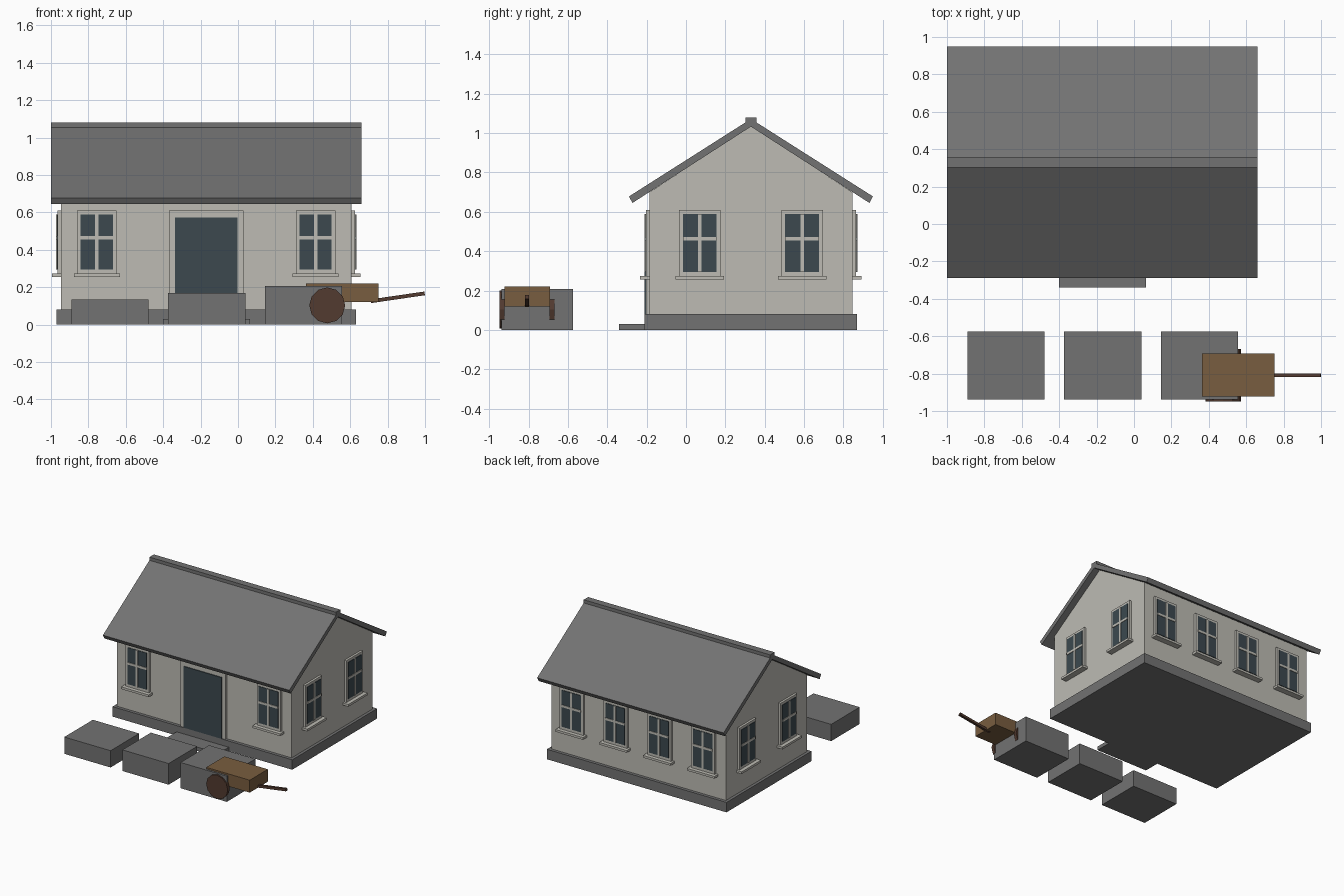
import bpy, bmesh
from math import radians, atan2, hypot
from mathutils import Matrix, Vector

old = bpy.data.objects.get("Cube")
if old:
    bpy.data.objects.remove(old, do_unlink=True)


def material(name, color):
    m = bpy.data.materials.new(name)
    m.use_nodes = True
    m.diffuse_color = (*color, 1)
    m.node_tree.nodes["Principled BSDF"].inputs["Base Color"].default_value = (*color, 1)
    return m


plaster = material("plaster", (0.51, 0.50, 0.455))
slate = material("slate_grey", (0.17, 0.17, 0.17))
glass = material("dark_glass", (0.045, 0.066, 0.078))
wood = material("wood", (0.19, 0.11, 0.05))
dark_wood = material("dark_wood", (0.085, 0.043, 0.029))


def finish(name, bm, mat, matrix=None):
    bmesh.ops.recalc_face_normals(bm, faces=bm.faces[:])
    me = bpy.data.meshes.new(name)
    bm.to_mesh(me)
    bm.free()
    me.materials.append(mat)
    ob = bpy.data.objects.new(name, me)
    if matrix is not None:
        ob.matrix_world = matrix
    bpy.context.collection.objects.link(ob)
    return ob


def box(name, x, y, z, mat, matrix=None):
    """Box between (min, max) pairs on each axis."""
    bm = bmesh.new()
    size = [b - a for a, b in (x, y, z)]
    mid = [(a + b) / 2 for a, b in (x, y, z)]
    bmesh.ops.create_cube(bm, size=1, matrix=Matrix.Translation(mid) @ Matrix.Diagonal((*size, 1)))
    return finish(name, bm, mat, matrix)


def prism(name, profile, x0, x1, mat):
    """Extrude a (y, z) profile along x."""
    bm = bmesh.new()
    face = bm.faces.new([bm.verts.new((x0, y, z)) for y, z in profile])
    ext = bmesh.ops.extrude_face_region(bm, geom=[face])
    bmesh.ops.translate(bm, vec=(x1 - x0, 0, 0),
                        verts=[v for v in ext["geom"] if isinstance(v, bmesh.types.BMVert)])
    return finish(name, bm, mat)


# House body
CX, CY = -0.17, 0.33
HX, HY = 0.777, 0.515
FLOOR = 0.08
box("foundation", (CX - 0.80, CX + 0.80), (CY - 0.54, CY + 0.54), (0, FLOOR), slate)
prism("walls", [(CY - HY, FLOOR), (CY + HY, FLOOR), (CY + HY, 0.70), (CY, 1.035), (CY - HY, 0.70)],
      CX - HX, CX + HX, plaster)
box("front_step", (-0.40, 0.065), (-0.34, -0.20), (0, 0.03), slate)

# Roof slabs and ridge cap
half = [(0.602, 0.645), (0.62, 0.678)]
prism("roof", [(CY - half[0][0], half[0][1]), (CY, 1.033), (CY + half[0][0], half[0][1]),
               (CY + half[1][0], half[1][1]), (CY, 1.072), (CY - half[1][0], half[1][1])],
      -1.0, 0.66, slate)
box("ridge_cap", (-1.0, 0.66), (CY - 0.028, CY + 0.028), (1.04, 1.08), slate)


# Windows: local -y points out of the wall
def window(name, x, y, angle):
    m = Matrix.Translation((x, y, 0)) @ Matrix.Rotation(radians(angle), 4, 'Z')
    box(name + "_frame", (-0.105, 0.105), (-0.018, 0.01), (0.27, 0.61), plaster, m)
    box(name + "_glass", (-0.086, 0.086), (-0.022, 0), (0.295, 0.59), glass, m)
    box(name + "_upright_bar", (-0.009, 0.009), (-0.026, 0), (0.295, 0.59), plaster, m)
    box(name + "_cross_bar", (-0.086, 0.086), (-0.026, 0), (0.455, 0.473), plaster, m)
    box(name + "_sill", (-0.123, 0.123), (-0.048, 0.01), (0.255, 0.273), plaster, m)


for i, dx in enumerate((-0.585, 0.585)):
    window(f"front_window_{i}", CX + dx, CY - HY, 0)
for i in range(4):
    window(f"back_window_{i}", CX - 0.585 + 0.39 * i, CY + HY, 180)
for i, dy in enumerate((-0.26, 0.26)):
    window(f"left_window_{i}", CX + HX, CY + dy, 90)
    window(f"right_window_{i}", CX - HX, CY + dy, -90)

# Door
front = CY - HY
box("door_frame", (CX - 0.20, CX + 0.20), (front - 0.018, front + 0.01), (FLOOR, 0.61), plaster)
box("door", (CX - 0.168, CX + 0.168), (front - 0.025, front), (FLOOR, 0.573), glass)

# Stone blocks in the yard, rising in height
for i, (x, h) in enumerate(((-0.89, 0.135), (-0.373, 0.17), (0.145, 0.207))):
    box(f"yard_block_{i}", (x, x + 0.412), (-0.938, -0.575), (0, h), slate)

# Hand cart
box("cart_body", (0.363, 0.75), (-0.922, -0.692), (0.12, 0.22), wood)
for side, y in (("front", -0.936), ("back", -0.68)):
    bm = bmesh.new()
    bmesh.ops.create_cone(bm, cap_ends=True, segments=12, radius1=0.096, radius2=0.096, depth=0.026,
                          matrix=Matrix.Translation((0.477, y, 0.103)) @ Matrix.Rotation(radians(90), 4, 'X'))
    finish(f"cart_wheel_{side}", bm, dark_wood)
start, end = Vector((0.71, -0.808, 0.125)), Vector((0.998, -0.808, 0.167))
d = end - start
box("cart_handle", (0, d.length), (-0.01, 0.01), (-0.01, 0.01), dark_wood,
    Matrix.Translation(start) @ Matrix.Rotation(-atan2(d.z, d.x), 4, 'Y'))
